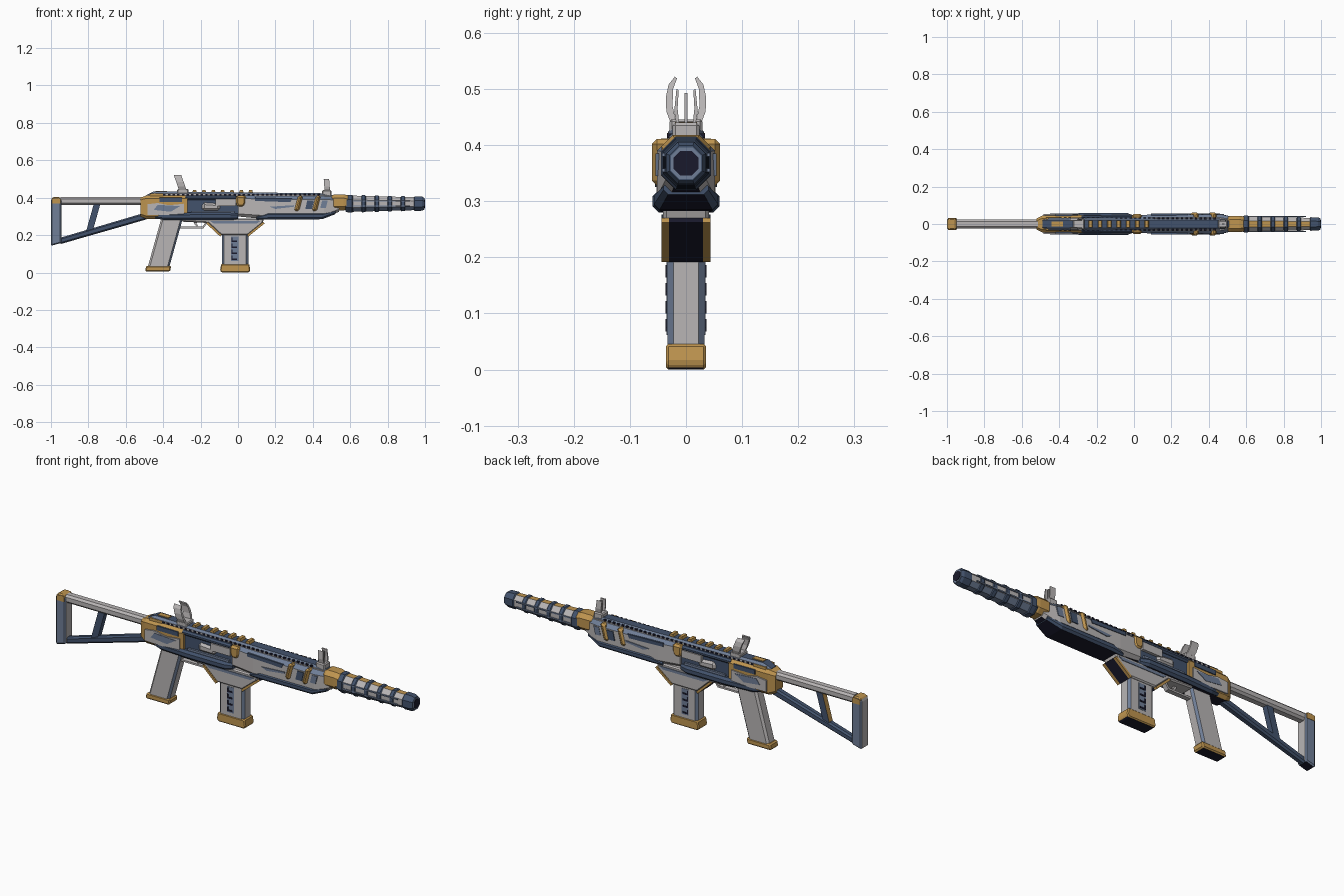
import bpy, bmesh
from mathutils import Vector

cube = bpy.data.objects.get("Cube")
if cube:
    bpy.data.objects.remove(cube, do_unlink=True)


def material(name, rgb):
    m = bpy.data.materials.new(name)
    m.use_nodes = True
    m.diffuse_color = (*rgb, 1)
    m.node_tree.nodes["Principled BSDF"].inputs["Base Color"].default_value = (*rgb, 1)
    return m


GREY = material("warm_grey", (0.48, 0.46, 0.46))
STEEL = material("steel_blue", (0.16, 0.21, 0.31))
BLUE = material("dark_blue", (0.055, 0.085, 0.15))
NAVY = material("near_black_navy", (0.01, 0.01, 0.025))
GOLD = material("gold", (0.52, 0.3, 0.08))


def finish(bm, name, mats):
    bmesh.ops.recalc_face_normals(bm, faces=bm.faces)
    me = bpy.data.meshes.new(name)
    bm.to_mesh(me)
    bm.free()
    for m in mats:
        me.materials.append(m)
    ob = bpy.data.objects.new(name, me)
    bpy.context.collection.objects.link(ob)
    return ob


def loft(name, stations, mats, rule=None):
    """Eight-sided skin along x; station = x, half width, low z, high z, chamfer.
    Facets: 0/4 sides, 1/3 upper chamfers, 2 top, 5/7 lower chamfers, 6 bottom."""
    bm = bmesh.new()
    rings = []
    for x, h, lo, hi, c in stations:
        right = [(h, lo + c), (h, hi - c), (h - c, hi)]
        left = [(c - h, hi), (-h, hi - c), (-h, lo + c), (c - h, lo)]
        rings.append([bm.verts.new((x, y, z)) for y, z in right + left + [(h - c, lo)]])
    for i, (a, b) in enumerate(zip(rings, rings[1:])):
        for k in range(8):
            n = (k + 1) % 8
            f = bm.faces.new((a[k], a[n], b[n], b[k]))
            f.material_index = rule(i, k) if rule else 0
    bm.faces.new(rings[0])
    bm.faces.new(rings[-1])
    return finish(bm, name, mats)


def prism(name, pts, y0, y1, mats, bevel=0, rule=None, mirror=False):
    """Extrude an x-z outline across y, optionally mirrored to the other side."""
    bm = bmesh.new()
    for s in ((1, -1) if mirror else (1,)):
        a = [bm.verts.new((x, s * y0, z)) for x, z in pts]
        b = [bm.verts.new((x, s * y1, z)) for x, z in pts]
        bm.faces.new(a)
        bm.faces.new(b)
        for i in range(len(pts)):
            j = (i + 1) % len(pts)
            bm.faces.new((a[i], a[j], b[j], b[i]))
    bmesh.ops.recalc_face_normals(bm, faces=bm.faces)
    if bevel:
        bmesh.ops.bevel(bm, geom=bm.edges[:], offset=bevel, segments=1, affect='EDGES')
    if rule:
        bm.normal_update()
        for f in bm.faces:
            f.material_index = rule(f.normal, f.calc_center_median())
    return finish(bm, name, mats)


def plate(name, pts, y, mat, depth=0.009):
    return prism(name, pts, y - depth, y, [mat], mirror=True)


def rect(x0, x1, z0, z1, lean=0):
    return [(x0, z0), (x1, z0), (x1 + lean, z1), (x0 + lean, z1)]


# Stock
prism("butt_pad", [(-1, .143), (-.945, .158), (-.945, .39), (-.957, .405), (-.988, .405), (-1, .39)],
      -.029, .029, [STEEL, GOLD, GREY, NAVY], .006,
      lambda n, c: 1 if c.z > .39 else 3 if n.z < -.8 else 2 if abs(n.x) > .9 else 0)
plate("butt_cap_plates", [(-.994, .37), (-.95, .37), (-.95, .392), (-.958, .4), (-.994, .395)], .031, GOLD)
loft("stock_tube", [(-.95, .023, .362, .403, .01), (-.49, .023, .362, .403, .01)], [GREY])
loft("stock_strut", [(-.95, .017, .152, .186, .008), (-.49, .019, .284, .322, .008)], [BLUE])
prism("stock_brace", rect(-.815, -.78, .21, .37, .045), -.014, .014, [BLUE, GOLD], 0,
      lambda n, c: 1 if n.x < -.8 else 0)

# Rear receiver
loft("rear_receiver", [(-.52, .03, .3, .4, .012), (-.49, .045, .287, .412, .015),
                       (-.27, .048, .285, .412, .015)], [GOLD, NAVY],
     lambda i, k: 1 if k == 6 else 0)
plate("rear_grey_panel", [(-.485, .308), (-.29, .305), (-.29, .368), (-.37, .36), (-.43, .372), (-.485, .365)],
      .053, GREY)
plate("rear_steel_patch", [(-.45, .335), (-.36, .325), (-.31, .355), (-.43, .362)], .055, STEEL)
plate("rear_blue_inlay", rect(-.42, -.3, .378, .4), .051, BLUE)

# Receiver core, bolt and covers
loft("receiver_core", [(-.28, .036, .3, .41, .01), (.03, .036, .3, .41, .01)], [BLUE])
loft("bolt", [(-.2, .03, .335, .365, .008), (-.18, .047, .33, .375, .012),
              (-.11, .047, .33, .37, .012), (-.09, .03, .335, .365, .008)], [GREY])
loft("port_cover", [(-.28, .046, .388, .412, .008), (-.01, .048, .388, .412, .008)], [BLUE])
plate("port_cover_panel", rect(-.12, -.01, .355, .392), .05, GREY, .02)
plate("port_floor", rect(-.25, -.02, .318, .33), .046, STEEL, .015)
loft("lower_rail", [(-.45, .04, .29, .312, .008), (-.4, .052, .282, .318, .01),
                    (-.25, .06, .28, .32, .011), (-.04, .06, .28, .32, .011),
                    (0, .045, .285, .315, .008)], [BLUE, NAVY], lambda i, k: 1 if k == 6 else 0)

# Handguard
loft("handguard", [(0, .046, .3, .412, .014), (.12, .052, .288, .41, .018),
                   (.46, .052, .29, .408, .018), (.54, .036, .325, .402, .014)],
     [GREY, STEEL, NAVY], lambda i, k: 2 if k == 6 else 1 if k in (1, 3) else 0)
prism("receiver_bracket", [(0, .35), (.03, .35), (.042, .37), (.042, .412), (-.012, .412), (-.012, .37)],
      -.054, .054, [GOLD], .01)
loft("handguard_lower_strip", [(.1, .05, .282, .302, .008), (.16, .057, .283, .32, .01),
                               (.45, .057, .285, .32, .01), (.52, .04, .312, .335, .008)],
     [BLUE, NAVY], lambda i, k: 1 if k == 6 else 0)
plate("handguard_upper_strip", [(.09, .383), (.28, .376), (.29, .395), (.09, .4)], .055, BLUE)
plate("handguard_steel_stripe", [(.2, .34), (.3, .352), (.3, .36), (.17, .352)], .056, STEEL)
plate("handguard_vent", rect(.36, .395, .34, .385, .01), .056, BLUE)
plate("handguard_nose_stripe", [(.44, .345), (.47, .345), (.48, .385), (.45, .385)], .054, STEEL)
for i, x in enumerate((.3, .395)):
    prism(f"gold_band_{i + 1}", rect(x, x + .026, .328, .411, .022), -.061, .061, [GOLD], .009)

# Top rail with teeth and gold ridges
loft("top_rail", [(-.49, .022, .4, .414, .005), (-.45, .032, .4, .434, .01),
                  (.44, .03, .4, .424, .009), (.52, .022, .395, .412, .006)],
     [BLUE, GREY, STEEL], lambda i, k: 1 if k in (0, 4) else 2 if k in (1, 3) else 0)
for i in range(34):
    x = -.4 + i * .025
    plate(f"rail_tooth_{i + 1}", rect(x, x + .013, .413, .421), .034, NAVY)
for i in range(7):
    x = -.245 + i * .05
    prism(f"gold_ridge_{i + 1}", [(x, .425), (x + .026, .425), (x + .021, .441), (x + .005, .441)],
          -.02, .02, [GOLD])
prism("rear_rail_inlay", rect(-.44, -.38, .43, .437), -.013, .013, [GOLD])
plate("rear_rail_corner", rect(-.47, -.4, .408, .422), .034, GOLD)


# Sights: curved twin prongs, outlined across y-z and leaned back
def prongs(name, outline, x0, x1, z0, lean):
    ob = prism(name, outline, x0, x1, [GREY])
    bm = bmesh.new()
    bm.from_mesh(ob.data)
    for v in bm.verts:
        y, x, z = v.co
        v.co = Vector((x - lean * (z - z0), y, z))
    twin = bmesh.ops.duplicate(bm, geom=bm.verts[:] + bm.edges[:] + bm.faces[:])["geom"]
    for v in twin:
        if isinstance(v, bmesh.types.BMVert):
            v.co.y *= -1
    bmesh.ops.recalc_face_normals(bm, faces=bm.faces)
    bm.to_mesh(ob.data)
    bm.free()


prism("rear_sight_base", rect(-.325, -.265, .42, .446), -.029, .029, [GREY], .004)
prongs("rear_sight_prongs", [(.026, .436), (.035, .46), (.036, .485), (.031, .508), (.02, .522), (.016, .519),
                             (.023, .5), (.024, .47), (.018, .442)], -.315, -.275, .44, .35)
prism("front_sight_base", rect(.45, .5, .4, .44), -.024, .024, [GREY], .005)
prongs("front_sight_prongs", [(.016, .43), (.021, .46), (.017, .5), (.013, .498), (.015, .465), (.011, .43)],
       .463, .492, .44, .08)
prism("front_sight_post", rect(.47, .484, .43, .493), -.003, .003, [GREY])

# Collar, suppressor and muzzle
loft("barrel_collar", [(.495, .032, .345, .408, .014), (.515, .044, .332, .418, .02),
                       (.565, .044, .332, .418, .02), (.59, .04, .34, .412, .02)], [GOLD])


def tube(x, drop=0):
    r = .0475 - max(0, x - .6) * .026 - drop
    return (x, r * .94, .368 - r, .368 + r, r * .55)


steps = [tube(.575, .006), tube(.59)]
for i in range(5):
    x = .61 + i * .07
    steps += [tube(x), tube(x + .004, .004), tube(x + .05, .004), tube(x + .054)]
steps += [tube(.985), tube(.996, .006)]


def suppressor_rule(i, k):
    recess = 2 <= i < len(steps) - 3 and (i - 2) % 4 == 1
    if k == 2 and recess:
        return 2
    return 1 if recess and k in (0, 4, 1, 3) else 3 if recess else 0


loft("suppressor", steps, [BLUE, GREY, GOLD, STEEL], suppressor_rule)
for z in (.352, .38):
    plate("suppressor_side_strip", rect(.6, .92, z, z + .006), .043, STEEL, .006)
loft("muzzle_ring", [(.985, .027, .34, .396, .015), (.998, .027, .34, .396, .015)], [STEEL])
loft("muzzle_bore", [(.98, .022, .346, .39, .012), (1, .022, .346, .39, .012)], [NAVY])

# Magazine well
prism("magazine_well", [(-.3, .29), (-.3, .272), (-.16, .265), (-.09, .2), (.052, .2), (.13, .262), (.14, .29)],
      -.041, .041, [GREY], .006)
for name, pts in (("well_front", [(.055, .192), (.142, .262), (.134, .27), (.047, .2)]),
                  ("well_back", [(-.095, .192), (-.17, .262), (-.162, .27), (-.087, .2)])):
    prism(name + "_face", pts, -.03, .03, [NAVY])
    prism(name + "_trim", pts, .028, .044, [GOLD], mirror=True)
plate("well_side_stripe", [(-.13, .262), (.1, .262), (.12, .276), (-.15, .276)], .044, STEEL)

# Magazine
prism("magazine", rect(-.085, .055, .03, .22), -.033, .033, [GREY, STEEL], .011,
      lambda n, c: 1 if abs(n.x) > .3 and abs(n.y) > .3 else 0)
prism("magazine_base", [(-.088, 0), (.058, 0), (.066, .012), (.06, .046), (-.09, .046), (-.096, .012)],
      -.036, .036, [GOLD, NAVY], .005, lambda n, c: 1 if n.z < -.8 else 0)
plate("magazine_window", rect(-.038, .002, .062, .192), .0345, STEEL)
for i in range(4):
    z = .068 + i * .032
    plate(f"magazine_slot_{i + 1}", rect(-.03, -.006, z, z + .008), .0365, NAVY)
    plate(f"magazine_notch_{i + 1}", rect(-.036, -.03, z, z + .022), .0365, NAVY)

# Grip, trigger and guard
prism("grip", rect(-.485, -.37, .02, .29, .075), -.03, .03, [GREY, STEEL], .01,
      lambda n, c: 1 if n.x > .3 and abs(n.y) > .3 else 0)
prism("grip_base", rect(-.497, -.363, .006, .036, .006), -.033, .033, [GOLD, NAVY], .006,
      lambda n, c: 1 if n.z < -.8 else 0)
prism("guard_bar", [(-.31, .236), (-.185, .236), (-.16, .27), (-.17, .275), (-.19, .245), (-.31, .245)],
      -.012, .012, [GREY])
prism("trigger", [(-.235, .28), (-.215, .28), (-.222, .262), (-.212, .248), (-.22, .246), (-.235, .262)],
      -.007, .007, [GREY])
